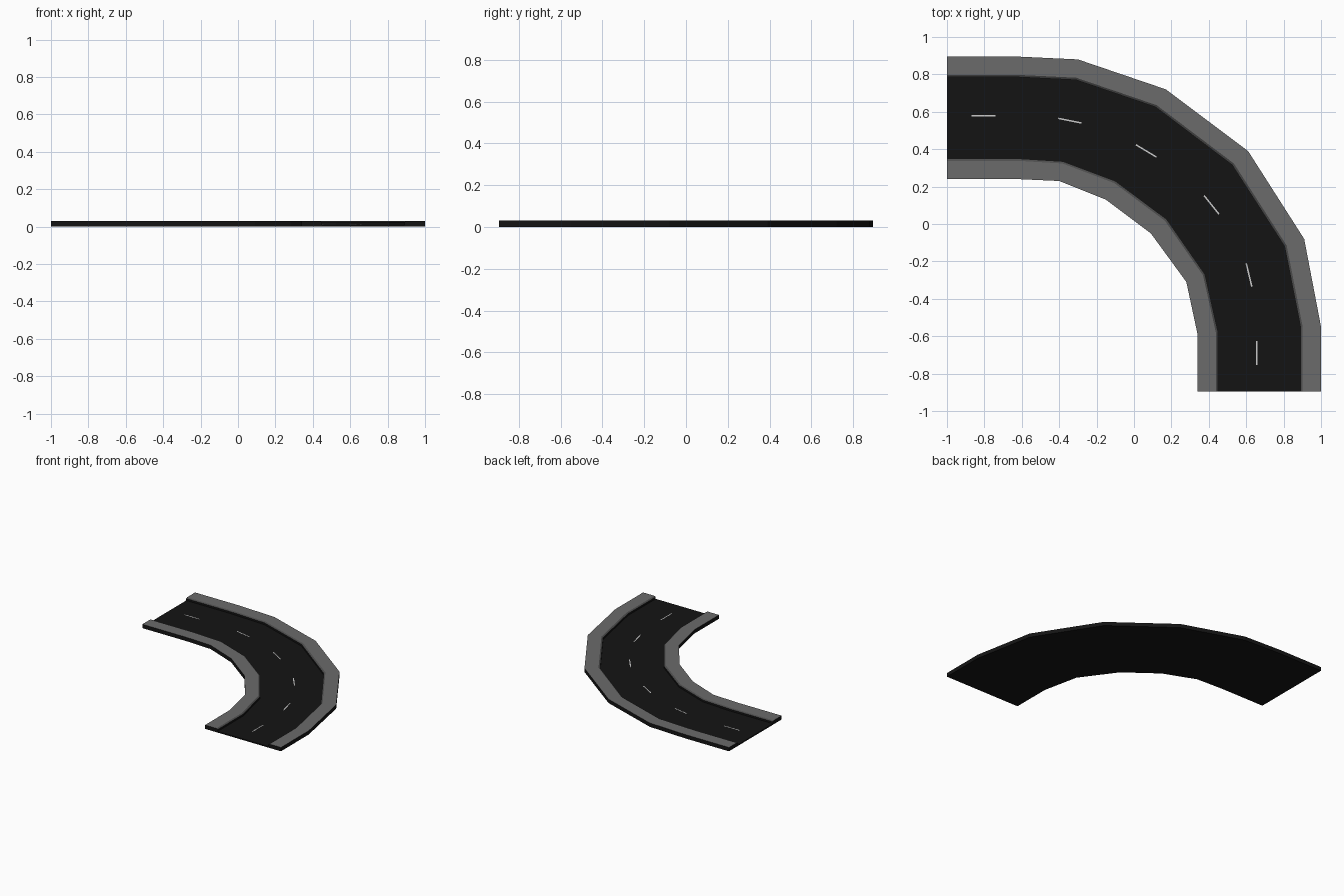
import bpy, bmesh
from mathutils import Vector

if "Cube" in bpy.data.objects:
    bpy.data.objects.remove(bpy.data.objects["Cube"])

ROAD_Z, CURB_Z = 0.009, 0.03


def material(name, rgb):
    m = bpy.data.materials.new(name)
    m.diffuse_color = (*rgb, 1)
    m.use_nodes = True
    m.node_tree.nodes["Principled BSDF"].inputs["Base Color"].default_value = m.diffuse_color
    return m


asphalt = material("asphalt", (0.007, 0.007, 0.007))
concrete = material("concrete", (0.147, 0.147, 0.147))
edge_grey = material("edge_grey", (0.075, 0.075, 0.075))
paint = material("paint", (0.65, 0.65, 0.65))

# Plan-view rails of the bend, from outside to inside
outer_edge = [(-1, .895), (-.62, .895), (-.30, .88), (.17, .72),
              (.61, .39), (.91, -.08), (1, -.55), (1, -.895)]
outer_curb = [(-1, .785), (-.62, .785), (-.31, .77), (.115, .625),
              (.525, .315), (.805, -.12), (.89, -.55), (.89, -.895)]
inner_curb = [(-1, .35), (-.62, .35), (-.38, .335), (-.10, .23),
              (.175, .025), (.38, -.27), (.45, -.58), (.45, -.895)]
inner_edge = [(-1, .24), (-.62, .24), (-.40, .23), (-.15, .13),
              (.09, -.05), (.28, -.31), (.34, -.59), (.34, -.895)]


def loft(name, rail_a, rail_b, section, mats):
    """Sweep a closed section of (position from a to b, height) along two rails.
    mats holds one material per section side; the first also caps the ends."""
    bm = bmesh.new()
    rings = []
    for a, b in zip(rail_a, rail_b):
        a, b = Vector(a), Vector(b)
        rings.append([bm.verts.new((*a.lerp(b, t), z)) for t, z in section])
    slots = list(dict.fromkeys(mats))
    n = len(section)
    for r, s in zip(rings, rings[1:]):
        for i in range(n):
            j = (i + 1) % n
            f = bm.faces.new((r[i], r[j], s[j], s[i]))
            f.material_index = slots.index(mats[i])
    bm.faces.new(rings[0])
    bm.faces.new(rings[-1])
    bmesh.ops.recalc_face_normals(bm, faces=bm.faces)
    me = bpy.data.meshes.new(name)
    bm.to_mesh(me)
    bm.free()
    for m in slots:
        me.materials.append(m)
    ob = bpy.data.objects.new(name, me)
    bpy.context.collection.objects.link(ob)
    return ob


# Road slab between the pavements
loft("road", outer_curb, inner_curb,
     [(0, 0), (0, ROAD_Z), (1, ROAD_Z), (1, 0)], [asphalt] * 4)

# Raised pavements with a small chamfer on the road side
pavement = [(0, 0), (0, CURB_Z), (.89, CURB_Z), (1, CURB_Z - .006), (1, 0)]
sides = [asphalt, concrete, edge_grey, asphalt, asphalt]
loft("outer_pavement", outer_edge, outer_curb, pavement, sides)
loft("inner_pavement", inner_edge, inner_curb, pavement, sides)

# Dashed centre line
dashes = [((-.87, .58), (-.74, .58)), ((-.405, .565), (-.28, .54)),
          ((.01, .424), (.12, .358)), ((.375, .152), (.455, .052)),
          ((.60, -.21), (.63, -.335)), ((.655, -.625), (.655, -.755))]
for k, (p, q) in enumerate(dashes):
    p, q = Vector(p), Vector(q)
    side = (q - p).normalized().orthogonal() * .004
    loft(f"lane_dash_{k + 1}", [p - side, q - side], [p + side, q + side],
         [(0, ROAD_Z - .002), (0, ROAD_Z + .001), (1, ROAD_Z + .001), (1, ROAD_Z - .002)],
         [paint] * 4)
